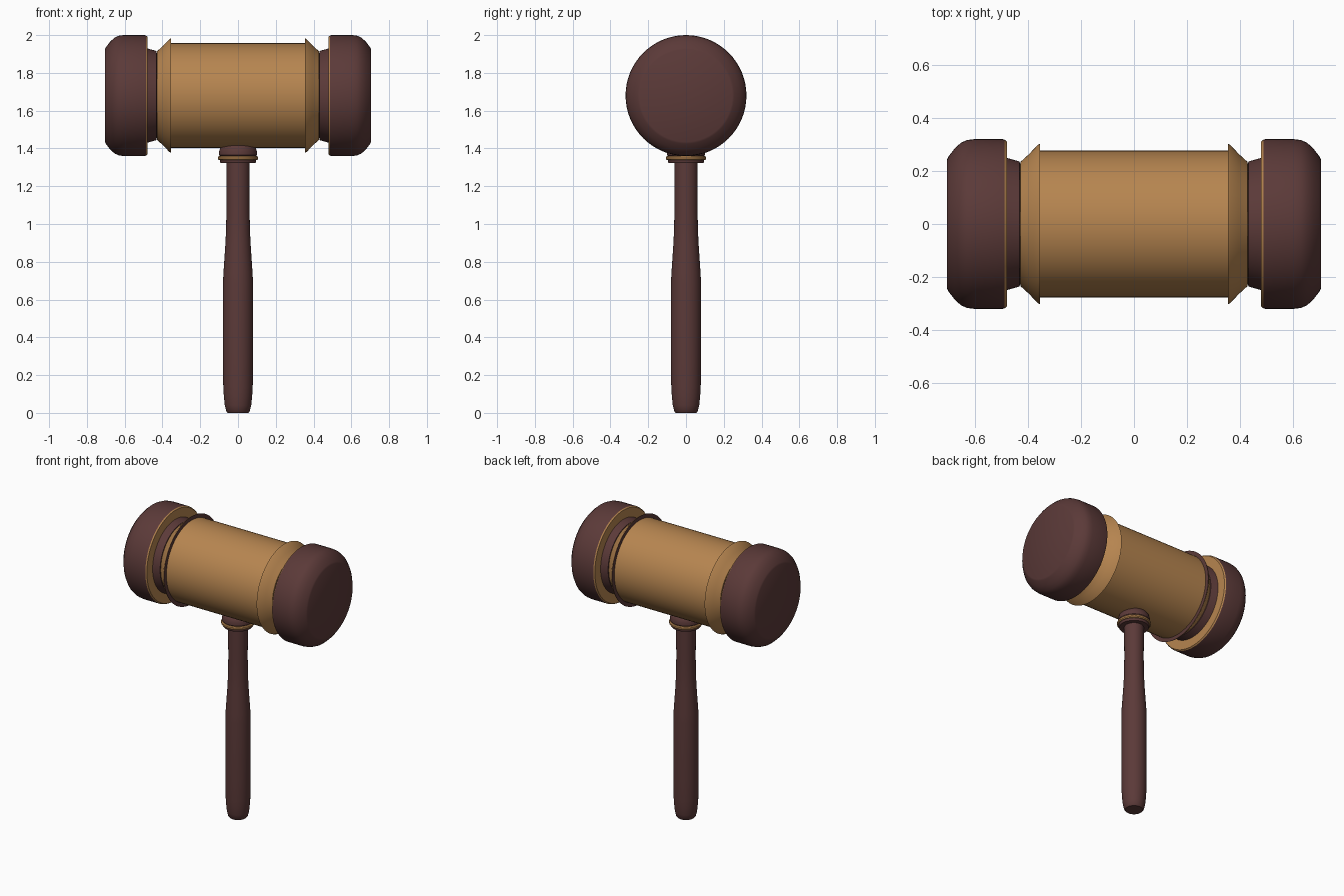
import bpy, bmesh, math

if "Cube" in bpy.data.objects:
    bpy.data.objects.remove(bpy.data.objects["Cube"])

HEAD_Z = 1.68
SEG = 64


def material(name, color):
    m = bpy.data.materials.new(name)
    m.diffuse_color = color
    m.use_nodes = True
    m.node_tree.nodes["Principled BSDF"].inputs["Base Color"].default_value = m.diffuse_color
    return m


DARK = material("dark_wood", (0.105, 0.042, 0.04, 1))
GOLD = material("light_wood", (0.47, 0.235, 0.08, 1))


def lathe(name, profile, mat, along_x=False):
    """Revolve (radius, distance) points about z, or about the head's x axis."""
    bm = bmesh.new()
    rings = []
    for r, t in profile:
        ring = []
        for j in range(SEG):
            a = 2 * math.pi * j / SEG
            c, s = r * math.cos(a), r * math.sin(a)
            ring.append(bm.verts.new((t, c, s) if along_x else (c, s, t)))
        rings.append(ring)
    for lo, hi in zip(rings, rings[1:]):
        for j in range(SEG):
            k = (j + 1) % SEG
            bm.faces.new((lo[j], lo[k], hi[k], hi[j]))
    bmesh.ops.remove_doubles(bm, verts=bm.verts, dist=1e-5)
    mesh = bpy.data.meshes.new(name)
    bm.to_mesh(mesh)
    bm.free()
    mesh.materials.append(mat)
    obj = bpy.data.objects.new(name, mesh)
    bpy.context.collection.objects.link(obj)
    if along_x:
        obj.location.z = HEAD_Z
    bpy.ops.object.select_all(action='DESELECT')
    obj.select_set(True)
    bpy.context.view_layer.objects.active = obj
    bpy.ops.object.shade_smooth_by_angle(angle=math.radians(35))
    return obj


def both_ends(name, profile, mat):
    lathe("right_" + name, profile, mat, True)
    lathe("left_" + name, [(r, -t) for r, t in reversed(profile)], mat, True)


# Head: barrel, then the turned details repeated at each end
lathe("barrel", [(0.277, -0.36), (0.277, 0.36)], GOLD, True)
both_ends("flare_rim", [(0.277, 0.355), (0.303, 0.355)], DARK)
both_ends("flare", [(0.303, 0.355), (0.298, 0.364), (0.265, 0.395),
                    (0.235, 0.428), (0.225, 0.43)], GOLD)
both_ends("neck", [(0.225, 0.43), (0.236, 0.432), (0.25, 0.482)], DARK)
both_ends("cap_ring", [(0.245, 0.48), (0.312, 0.48), (0.318, 0.488)], GOLD)
both_ends("cap", [(0.318, 0.488), (0.32, 0.495), (0.32, 0.605), (0.317, 0.63),
                  (0.307, 0.653), (0.285, 0.677), (0.255, 0.7), (0.245, 0.705),
                  (0, 0.705)], DARK)

# Handle with a swollen grip
lathe("handle", [(0, 0), (0.055, 0), (0.062, 0.008), (0.07, 0.04), (0.075, 0.09),
                 (0.078, 0.14), (0.08, 0.3), (0.08, 0.68), (0.077, 0.74),
                 (0.067, 0.89), (0.063, 0.97), (0.061, 1.1), (0.062, 1.33)], DARK)

# Collar where the handle meets the barrel
lathe("collar_base", [(0.06, 1.322), (0.092, 1.322), (0.096, 1.328),
                      (0.096, 1.34)], DARK)
lathe("collar_ring", [(0.09, 1.338), (0.101, 1.338), (0.106, 1.344), (0.106, 1.354),
                      (0.101, 1.36), (0.09, 1.36)], GOLD)
lathe("collar_top", [(0.094, 1.358), (0.1, 1.365), (0.1, 1.385), (0.093, 1.405),
                     (0.08, 1.422), (0.065, 1.432), (0.04, 1.438)], DARK)
